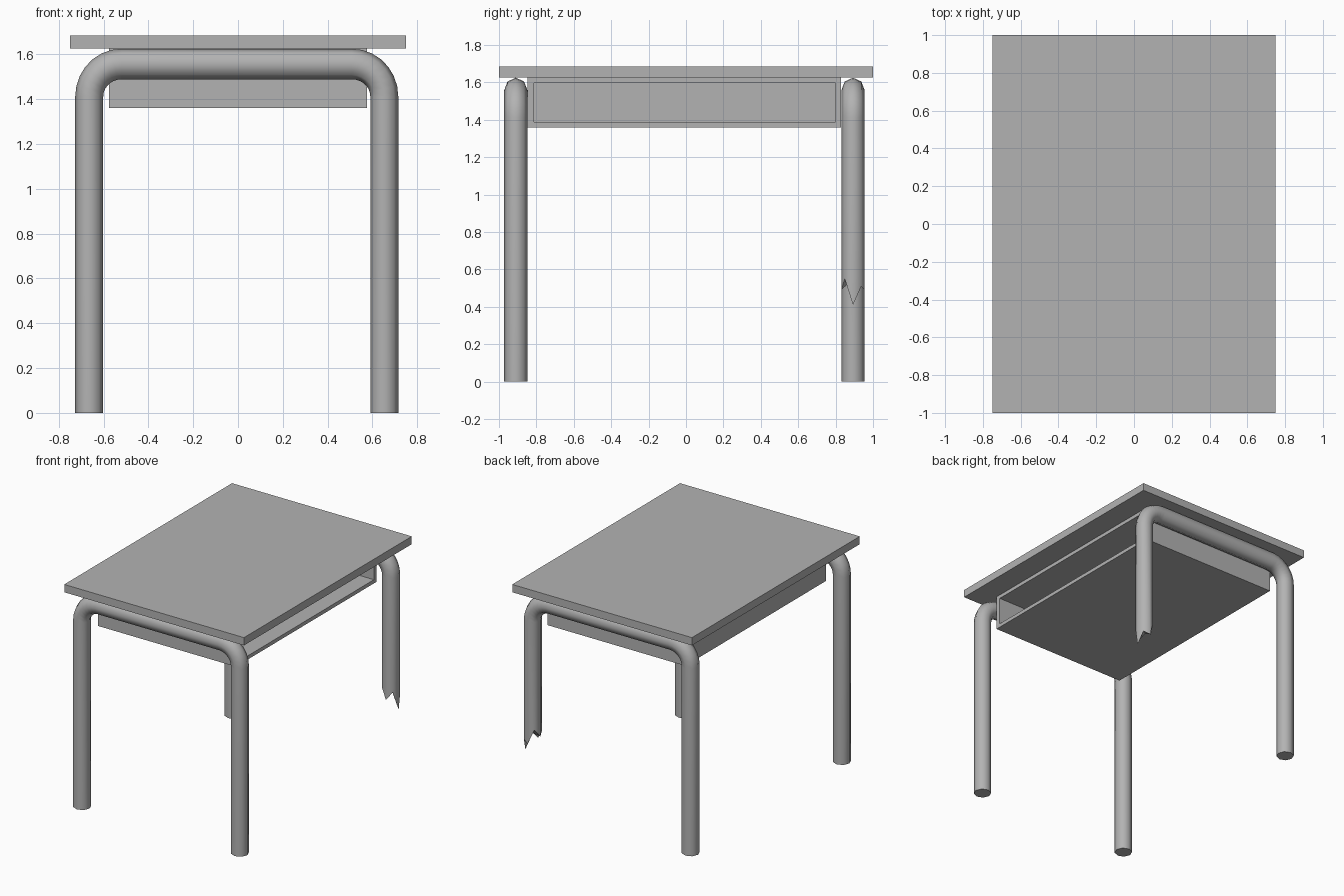
import bpy, bmesh
from math import sin, cos, pi

if "Cube" in bpy.data.objects:
    bpy.data.objects.remove(bpy.data.objects["Cube"])

SIDES, R = 8, 0.0625           # tube cross-section
BEND, STEPS = 0.145, 7         # bend radius and segments
LEFT, RIGHT, RAIL_Z = -0.664, 0.653, 1.557

grey = bpy.data.materials.new("dark_grey")
grey.diffuse_color = (0.45, 0.45, 0.45, 1)
grey.use_nodes = True
grey.node_tree.nodes["Principled BSDF"].inputs["Base Color"].default_value = grey.diffuse_color


def make_object(name, bm):
    bmesh.ops.recalc_face_normals(bm, faces=bm.faces)
    mesh = bpy.data.meshes.new(name)
    bm.to_mesh(mesh)
    bm.free()
    mesh.materials.append(grey)
    ob = bpy.data.objects.new(name, mesh)
    bpy.context.collection.objects.link(ob)
    return ob


def box(name, lo, hi):
    bm = bmesh.new()
    bmesh.ops.create_cube(bm, size=1)
    for v in bm.verts:
        v.co = [a + (b - a) * (c + 0.5) for a, b, c in zip(lo, hi, v.co)]
    return make_object(name, bm)


def leg_frame(name, y, jagged=None):
    # path stations: x, z and outward angle in the xz plane
    path = [(LEFT, 0, pi)]
    for cx, start in ((LEFT + BEND, pi), (RIGHT - BEND, pi / 2)):
        for i in range(STEPS + 1):
            a = start - i / STEPS * pi / 2
            path.append((cx + BEND * cos(a), RAIL_Z - BEND + BEND * sin(a), a))
    path.append((RIGHT, 0, 0))

    # the tube is slightly taller along the rail
    bm = bmesh.new()
    rings = []
    for x, z, a in path:
        ring = []
        for k in range(SIDES):
            t = 2 * pi * k / SIDES
            ring.append(bm.verts.new((x + R * cos(t) * cos(a), y + R * sin(t),
                                      z + 1.09 * R * cos(t) * sin(a))))
        rings.append(ring)
    for r0, r1 in zip(rings, rings[1:]):
        for k in range(SIDES):
            n = (k + 1) % SIDES
            f = bm.faces.new((r0[k], r0[n], r1[n], r1[k]))
            f.smooth = True
    bm.faces.new(rings[0])
    if jagged:
        # splintered end of the snapped leg
        for v, z in zip(rings[-1], jagged):
            v.co.z = z
        tip = bm.verts.new((RIGHT, y, 0.55))
        for k in range(SIDES):
            bm.faces.new((rings[-1][k], rings[-1][(k + 1) % SIDES], tip))
    else:
        bm.faces.new(rings[-1])
    ob = make_object(name, bm)
    # keep the cut ends sharp
    for e in ob.data.edges:
        if max(ob.data.vertices[i].co.z for i in e.vertices) < 0.65:
            e.use_edge_sharp = True
    return ob


# desk top
box("table_top", (-0.75, -1, 1.626), (0.75, 1, 1.685))

# bent tube legs, the back right one broken off
leg_frame("front_leg_frame", -0.910)
leg_frame("back_leg_frame", 0.893,
          (0.41, 0.51, 0.49, 0.60, 0.54, 0.56, 0.49, 0.55))

# storage tray, hollowed from the right side
tray = box("storage_tray", (-0.575, -0.847, 1.36), (0.575, 0.83, 1.626))
bm = bmesh.new()
bm.from_mesh(tray.data)
opening = [f for f in bm.faces if f.calc_center_median().x > 0.5]
bmesh.ops.inset_region(bm, faces=opening, thickness=0.03)
for v in opening[0].verts:
    v.co.y = -0.812 if v.co.y < 0 else 0.799
    v.co.z = 1.388 if v.co.z < 1.5 else 1.598
hole = bmesh.ops.extrude_discrete_faces(bm, faces=opening)["faces"]
bmesh.ops.translate(bm, verts=hole[0].verts, vec=(-1.115, 0, 0))
bm.to_mesh(tray.data)
bm.free()
